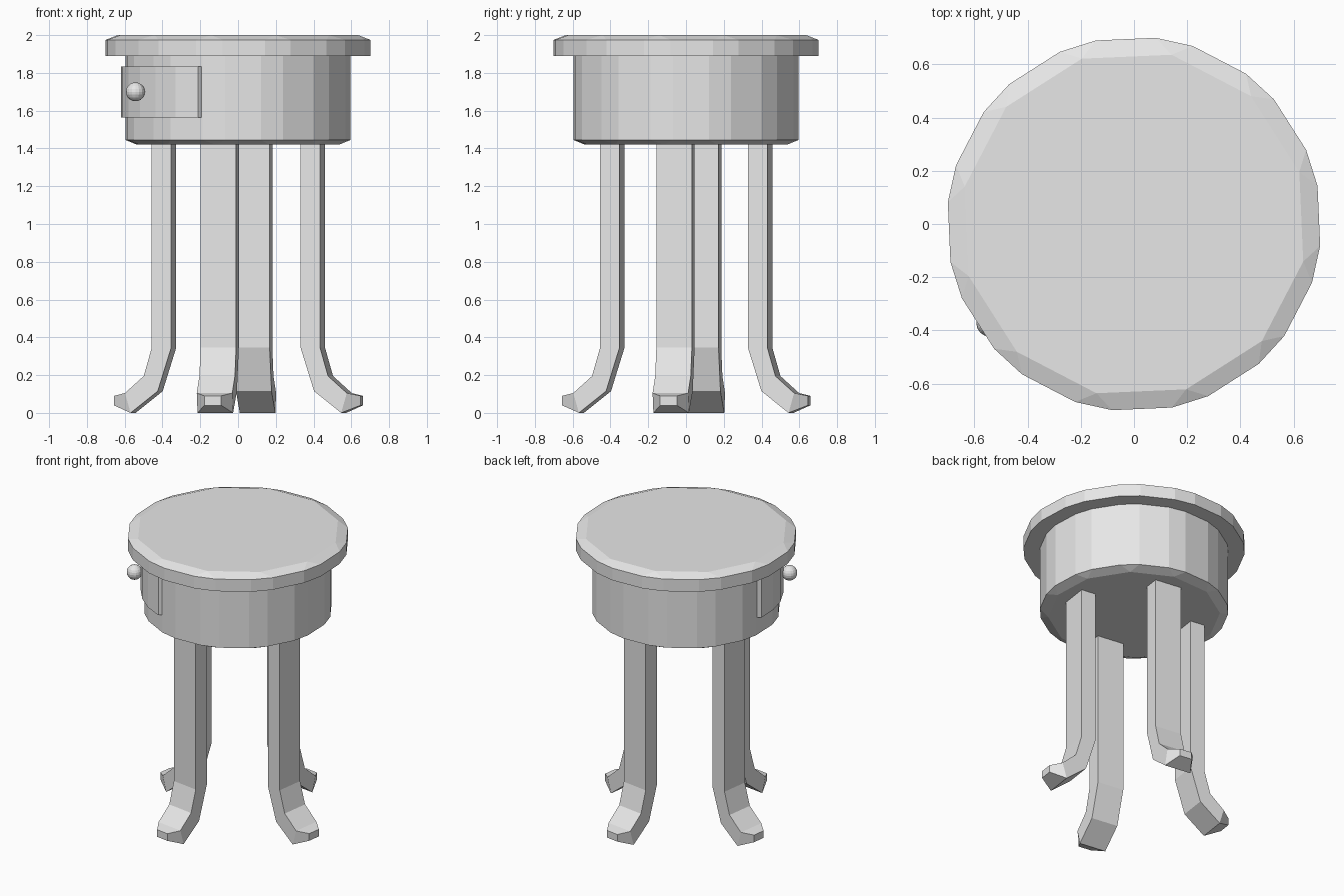
import bpy
import bmesh
from math import radians, cos, sin
from mathutils import Vector

cube = bpy.data.objects.get("Cube")
if cube:
    bpy.data.objects.remove(cube, do_unlink=True)

grey = bpy.data.materials.new("plain_grey")
grey.use_nodes = True
GREY = (0.8, 0.8, 0.8, 1)
grey.diffuse_color = GREY
for node in grey.node_tree.nodes:
    if node.type == 'BSDF_PRINCIPLED':
        node.inputs["Base Color"].default_value = GREY


def finish(name, bm):
    bmesh.ops.remove_doubles(bm, verts=bm.verts, dist=0.0005)
    bmesh.ops.recalc_face_normals(bm, faces=bm.faces)
    mesh = bpy.data.meshes.new(name)
    bm.to_mesh(mesh)
    bm.free()
    mesh.materials.append(grey)
    obj = bpy.data.objects.new(name, mesh)
    bpy.context.collection.objects.link(obj)
    return obj


def loft(name, rings):
    """Skin equal-length closed rings and cap both ends."""
    bm = bmesh.new()
    loops = [[bm.verts.new(p) for p in ring] for ring in rings]
    n = len(loops[0])
    for a, b in zip(loops, loops[1:]):
        for i in range(n):
            j = (i + 1) % n
            bm.faces.new((a[i], a[j], b[j], b[i]))
    bm.faces.new(loops[0][::-1])
    bm.faces.new(loops[-1])
    return finish(name, bm)


def polar(r, deg, z):
    return Vector((r * cos(radians(deg)), r * sin(radians(deg)), z))


def drum_ring(r, z, spread):
    """Twelve corners, each split in two by the spread angle."""
    return [polar(r, 17.5 + 30 * k + s * spread, z)
            for k in range(12) for s in (-1, 1)]


# Lid with a faceted chamfer on its upper edge
loft("lid", [drum_ring(0.705, 1.89, 5.8), drum_ring(0.705, 1.975, 5.8),
             drum_ring(0.652, 2.0, 0)])

# Drum body with a faceted chamfer on its lower edge
loft("drum_body", [drum_ring(0.548, 1.42, 0), drum_ring(0.6, 1.445, 5.8),
                   drum_ring(0.6, 1.9, 5.8)])

# Curved door hugging the side, with slanted ends
outer = [(0.62, 176 + 74 * i / 6) for i in range(7)]
inner = [(0.575, 251.5 - 78 * i / 6) for i in range(7)]
footprint = [(0.575, 173.5), (0.595, 173.5)] + outer + [(0.595, 251.5)] + inner[:-1]
loft("side_door", [[polar(r, a, z) for r, a in footprint] for z in (1.565, 1.835)])

# Round door knob
bm = bmesh.new()
bmesh.ops.create_uvsphere(bm, u_segments=16, v_segments=10, radius=0.05)
bmesh.ops.translate(bm, verts=bm.verts, vec=polar(0.659, 214.5, 1.70))
finish("door_knob", bm)

# Legs: outer (r, z), inner (r, z), half width at each section
sections = [((0.452, 1.43), (0.348, 1.43), 0.095),
            ((0.452, 0.345), (0.348, 0.345), 0.095),
            ((0.495, 0.195), (0.42, 0.115), 0.095),
            ((0.595, 0.105), (0.565, 0.0), 0.095),
            ((0.662, 0.09), (0.662, 0.04), 0.045)]
legs = {"front_leg": (262, 0.042), "left_leg": (352, 0.0),
        "back_leg": (82, 0.025), "right_leg": (172, 0.03)}
for name, (angle, shift) in legs.items():
    out = polar(1, angle, 0)
    side = Vector((out.y, -out.x, 0))
    rings = []
    for (ro, zo), (ri, zi), w in sections:
        rings.append([out * r + side * (shift + s * w) + Vector((0, 0, z))
                      for r, z, s in ((ro, zo, -1), (ro, zo, 1),
                                      (ri, zi, 1), (ri, zi, -1))])
    loft(name, rings)
